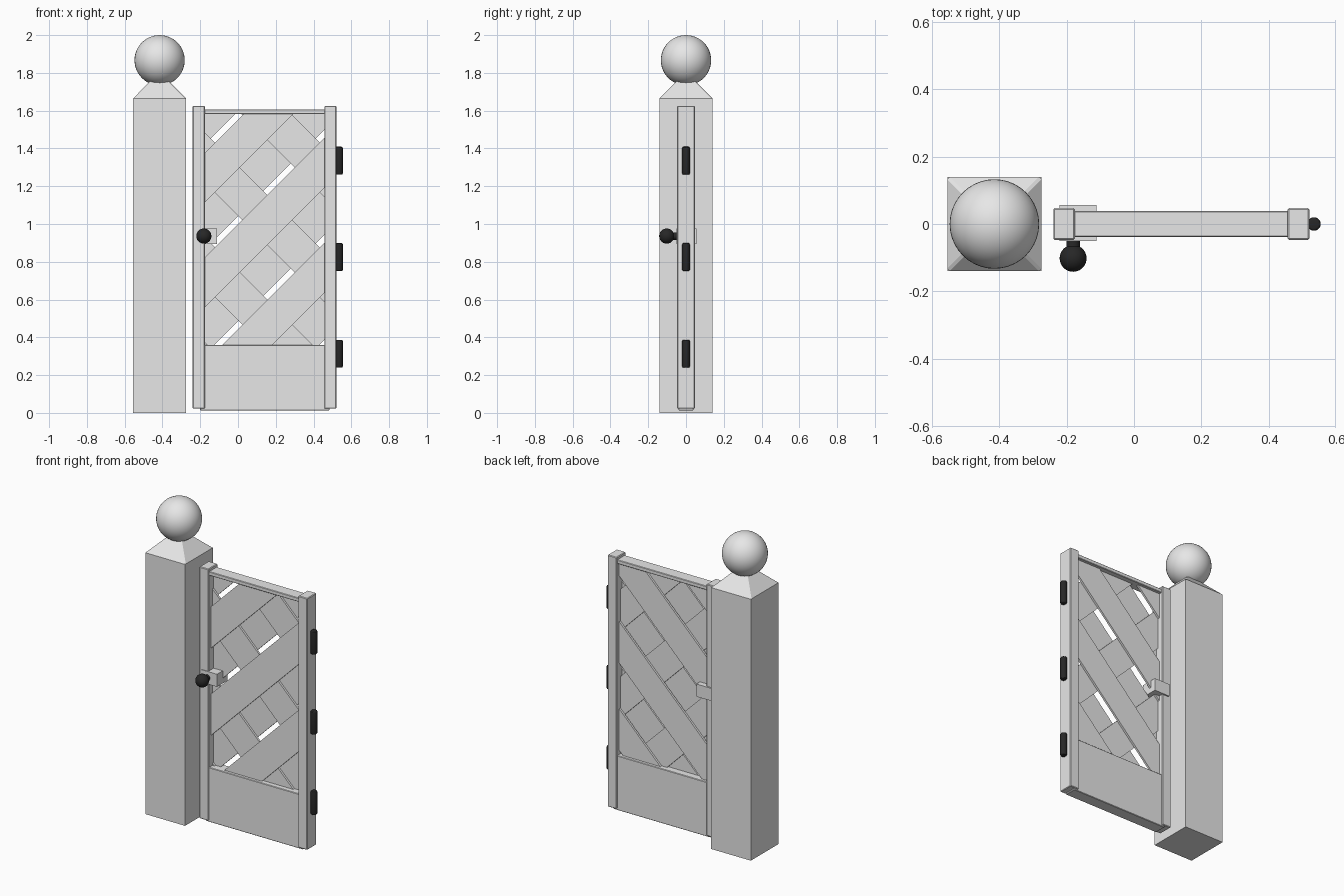
import bpy
import bmesh
from math import pi, sqrt
from mathutils import Matrix, Vector

cube = bpy.data.objects.get("Cube")
if cube:
    bpy.data.objects.remove(cube, do_unlink=True)


def make_material(name, value):
    mat = bpy.data.materials.new(name)
    mat.use_nodes = True
    color = (value, value, value, 1)
    mat.diffuse_color = color
    mat.node_tree.nodes["Principled BSDF"].inputs["Base Color"].default_value = color
    return mat


GREY = make_material("light grey", 0.8)
BLACK = make_material("black iron", 0.02)


def finish(bm, name, mat, smooth=False):
    bmesh.ops.recalc_face_normals(bm, faces=bm.faces[:])
    mesh = bpy.data.meshes.new(name)
    bm.to_mesh(mesh)
    bm.free()
    mesh.materials.append(mat)
    obj = bpy.data.objects.new(name, mesh)
    bpy.context.collection.objects.link(obj)
    if smooth:
        bpy.ops.object.select_all(action="DESELECT")
        obj.select_set(True)
        bpy.context.view_layer.objects.active = obj
        bpy.ops.object.shade_smooth_by_angle()
    return obj


def box(name, x, y, z, mat=GREY, bevel=0.0):
    """Box from its (min, max) range on each axis."""
    bm = bmesh.new()
    bmesh.ops.create_cube(bm, size=1)
    for v in bm.verts:
        v.co = [r[0] if c < 0 else r[1] for c, r in zip(v.co, (x, y, z))]
    if bevel:
        bmesh.ops.bevel(bm, geom=bm.edges[:], offset=bevel, segments=1, affect="EDGES")
    return finish(bm, name, mat)


def ball(name, center, radius, mat):
    bm = bmesh.new()
    bmesh.ops.create_uvsphere(bm, u_segments=40, v_segments=24, radius=radius,
                              matrix=Matrix.Translation(center))
    return finish(bm, name, mat, True)


def rod(name, center, radius, length, mat, rotation=Matrix(), bevel=0.0):
    bm = bmesh.new()
    bmesh.ops.create_cone(bm, cap_ends=True, segments=24, radius1=radius,
                          radius2=radius, depth=length)
    if bevel:
        rims = [e for e in bm.edges if abs(e.verts[0].co.z - e.verts[1].co.z) < 1e-5]
        bmesh.ops.bevel(bm, geom=rims, offset=bevel, segments=3, profile=0.5, affect="EDGES")
    bm.transform(Matrix.Translation(center) @ rotation)
    return finish(bm, name, mat, True)


# Stone pillar with pyramid cap and ball
POST_X, POST_HALF, POST_TOP = -0.415, 0.14, 1.665
box("pillar", (POST_X - POST_HALF, POST_X + POST_HALF), (-POST_HALF, POST_HALF), (0, POST_TOP))

bm = bmesh.new()
bmesh.ops.create_cone(bm, cap_ends=True, segments=4, radius1=POST_HALF * sqrt(2),
                      radius2=0.03, depth=0.12)
bm.transform(Matrix.Translation((POST_X, 0, POST_TOP + 0.06)) @ Matrix.Rotation(pi / 4, 4, "Z"))
ridges = [e for e in bm.edges if abs(e.verts[0].co.z - e.verts[1].co.z) > 0.1]
bmesh.ops.bevel(bm, geom=ridges, offset=0.006, segments=1, affect="EDGES")
finish(bm, "pillar_cap", GREY)
ball("pillar_ball", (POST_X, 0, 1.867), 0.133, GREY)

# Gate frame
STILE_Y = (-0.047, 0.047)
RAIL_Y = (-0.039, 0.039)
box("latch_stile", (-0.24, -0.176), STILE_Y, (0.022, 1.625), bevel=0.004)
box("hinge_stile", (0.457, 0.521), STILE_Y, (0.022, 1.625), bevel=0.004)
box("top_rail", (-0.2, 0.485), RAIL_Y, (1.582, 1.607), bevel=0.003)
box("bottom_panel", (-0.2, 0.485), RAIL_Y, (0.013, 0.36), bevel=0.003)

# Woven diagonal planks, trimmed to the opening of the frame
OPEN_X, OPEN_Z = (-0.18, 0.46), (0.355, 1.585)
PLANK_WIDTH, PLANK_STEP, PLANK_THICK = 0.187, 0.5556, 0.013


def plank(name, offset, y, rising):
    """Diagonal plank on x - z = offset (rising) or x + z = offset (falling)."""
    side = -1 if rising else 1
    bm = bmesh.new()
    bmesh.ops.create_cube(bm, size=1)
    bm.transform(Matrix.Translation((offset / 2, y, side * offset / 2))
                 @ Matrix.Rotation(side * pi / 4, 4, "Y")
                 @ Matrix.Diagonal((6, PLANK_THICK, PLANK_WIDTH, 1)))
    for axis, limits in ((0, OPEN_X), (2, OPEN_Z)):
        for limit, sign in zip(limits, (-1, 1)):
            point, normal = Vector(), Vector()
            point[axis], normal[axis] = limit, sign
            bmesh.ops.bisect_plane(bm, geom=bm.verts[:] + bm.edges[:] + bm.faces[:],
                                   plane_co=point, plane_no=normal, clear_outer=True)
            bmesh.ops.holes_fill(bm, edges=[e for e in bm.edges if e.is_boundary])
    if bm.faces:
        finish(bm, name, GREY)
    else:
        bm.free()


for i in range(4):
    plank(f"front_plank_{i}", -1.421 + PLANK_STEP * i, -PLANK_THICK, True)
    plank(f"middle_plank_{i}", 0.066 + PLANK_STEP * i, 0, False)
    plank(f"back_plank_{i}", -1.728 + PLANK_STEP * i, PLANK_THICK, True)

# Latch block and knob
box("latch_block", (-0.221, -0.112), (-0.051, 0.056), (0.895, 0.975))
rod("knob_stem", (-0.181, -0.06, 0.936), 0.02, 0.06, BLACK, Matrix.Rotation(pi / 2, 4, "X"))
ball("knob", (-0.181, -0.102, 0.936), 0.04, BLACK)

# Hinge barrels
for i, height in enumerate((0.313, 0.825, 1.335)):
    rod(f"hinge_{i}", (0.535, 0, height), 0.02, 0.148, BLACK, bevel=0.007)
